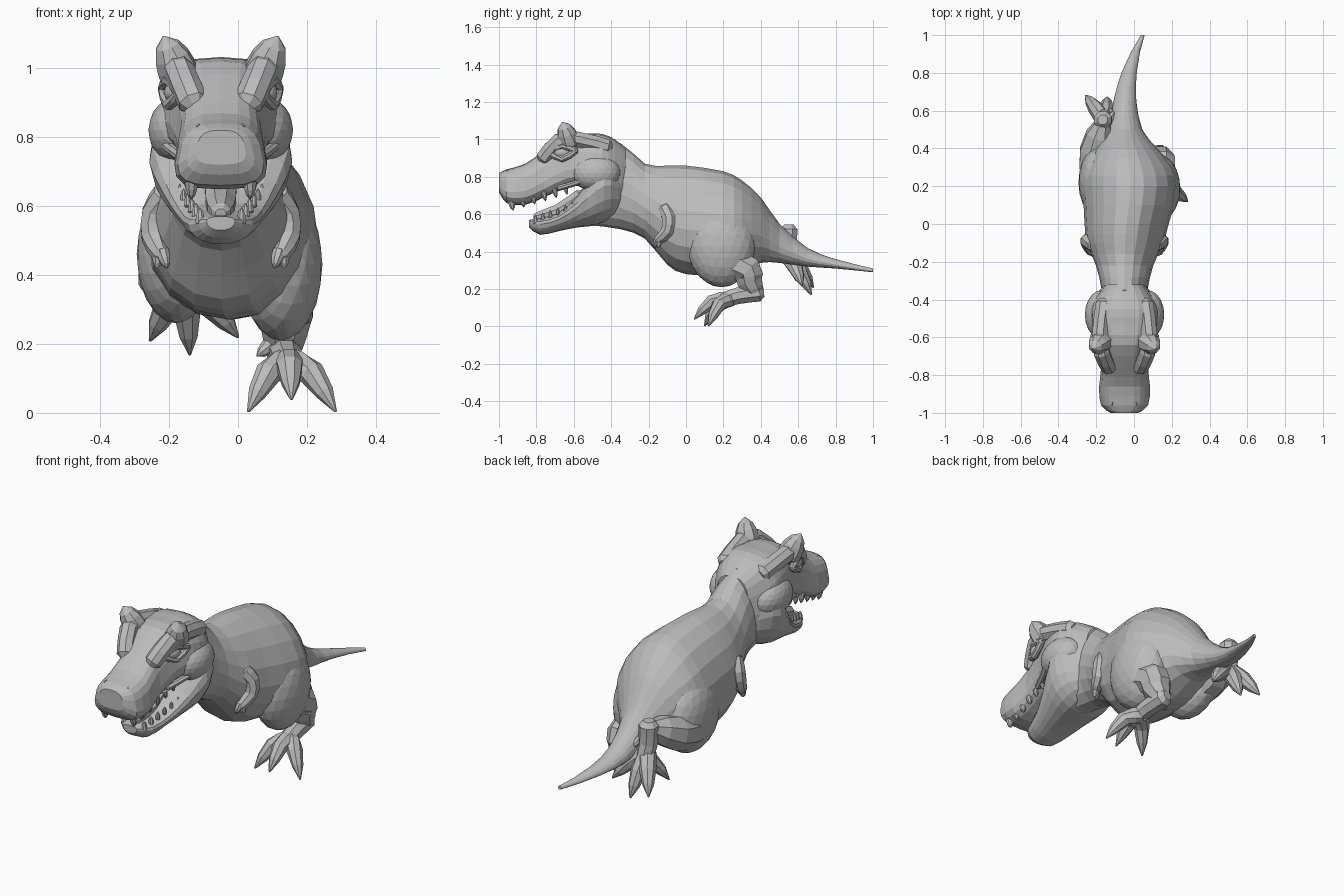
import bpy
import bmesh
import math
from mathutils import Vector

old = bpy.data.objects.get("Cube")
if old:
    bpy.data.objects.remove(old, do_unlink=True)

# One flat grey for the whole animal
shade = (.5, .5, .5, 1)
grey = bpy.data.materials.new("clay grey")
grey.use_nodes = True
grey.diffuse_color = shade
grey.node_tree.nodes["Principled BSDF"].inputs["Base Color"].default_value = shade

MID = -.05  # plane the head and arms are mirrored across
SIDES = {"left": 1, "right": -1}


def finish(name, bm):
    """Turn a bmesh into a named, flat shaded object."""
    bmesh.ops.recalc_face_normals(bm, faces=bm.faces)
    mesh = bpy.data.meshes.new(name)
    bm.to_mesh(mesh)
    bm.free()
    mesh.materials.append(grey)
    obj = bpy.data.objects.new(name, mesh)
    bpy.context.scene.collection.objects.link(obj)


def skin(name, rings):
    """Bridge a list of closed rings and cap both ends."""
    bm = bmesh.new()
    loops = [[bm.verts.new(point) for point in ring] for ring in rings]
    count = len(loops[0])
    for a, b in zip(loops, loops[1:]):
        for i in range(count):
            j = (i + 1) % count
            bm.faces.new((a[i], a[j], b[j], b[i]))
    bm.faces.new(loops[0])
    bm.faces.new(loops[-1])
    finish(name, bm)


def smooth(rows):
    """Insert a curved midpoint between every two rows of values."""
    rows = [Vector(row) for row in rows]
    result = rows[:1]
    for i in range(len(rows) - 1):
        before, after = rows[max(i - 1, 0)], rows[min(i + 2, len(rows) - 1)]
        near = rows[i] + rows[i + 1]
        result += [near / 2 + (near - before - after) / 16, rows[i + 1]]
    return result


def circle(sides):
    """Cosine and sine of evenly spaced directions."""
    angles = [math.tau * (i + .5) / sides for i in range(sides)]
    return [(math.cos(angle), math.sin(angle)) for angle in angles]


def hull(name, sections, centre, square=1.0, taper=0.0):
    """Loft along y from sections of (y, half width, top, bottom)."""
    rings = []
    for y, half, top, bottom in smooth(sections):
        ring = []
        for c, s in circle(18):
            c = math.copysign(abs(c) ** square, c)
            s = math.copysign(abs(s) ** square, s)
            x = centre(y) + half * c * (1 - taper * s)
            ring.append((x, y, (top + bottom) / 2 + s * (top - bottom) / 2))
        rings.append(ring)
    skin(name, rings)


def tube(name, thick, path, taper=.4, sides=8):
    """Sweep a round section along a path, thinning to its end, with domed caps."""
    points = smooth(path)
    last = len(points) - 1
    stations = []
    for k, point in enumerate(points):
        along = (points[min(k + 1, last)] - points[max(k - 1, 0)]).normalized()
        radius = thick * (1 - taper * (k / last) ** 3)
        stations.append((point, along, radius))
    for place, sign in ((0, -1), (len(stations) + 1, 1)):
        point, along, radius = stations[0 if sign < 0 else -1]
        stations.insert(place, (point + along * radius * sign / 2, along, radius * .55))
    rings = []
    for point, along, radius in stations:
        across = Vector((1, 0, 0))
        across = (across - along * across.dot(along)).normalized()
        other = along.cross(across)
        rings.append([point + radius * (across * c + other * s) for c, s in circle(sides)])
    skin(name, rings)


def claw(name, thick, root, tip, arch=0.0):
    """Pointed tube from root to tip, bowed upwards by arch."""
    root, tip = Vector(root), Vector(tip)
    middle = (root + tip) / 2 + Vector((0, 0, arch))
    tube(name, thick, (root, middle, tip), taper=.9)


def mirrored(side, points):
    """Place half-width points on one side of the middle plane."""
    return [(MID + SIDES[side] * x, y, z) for x, y, z in points]


def pair(name, thick, path, taper=.4):
    """Left and right tube."""
    for side in SIDES:
        tube(f"{side}_{name}", thick, mirrored(side, path), taper)


def claw_pair(name, thick, root, tip):
    """Left and right claw, horn or tooth."""
    for side in SIDES:
        claw(f"{side}_{name}", thick, *mirrored(side, (root, tip)))


def ball(name, centre, size):
    """Faceted ellipsoid."""
    bm = bmesh.new()
    bmesh.ops.create_icosphere(bm, subdivisions=3, radius=1)
    bmesh.ops.scale(bm, vec=size, verts=bm.verts)
    bmesh.ops.translate(bm, vec=centre, verts=bm.verts)
    finish(name, bm)


def spine(y):
    """Sideways line of the trunk, with the tail tip swinging left."""
    swing = max(0, y - .6) ** 2 * .6
    return MID + swing + .03 * math.exp(-((y - .2) / .2) ** 2)


def midline(y):
    return MID


# Neck, trunk and tail in one sweep
hull("body", [
    (-.5, .11, .96, .54), (-.35, .12, .98, .52), (-.22, .15, .87, .47),
    (-.1, .2, .86, .33), (0, .22, .86, .28), (.2, .25, .83, .27),
    (.3, .23, .78, .29), (.4, .16, .69, .34), (.5, .09, .55, .34),
    (.65, .06, .42, .32), (.8, .04, .36, .31), (1, .01, .31, .29)], spine, taper=.16)

# Skull and snout, then the lower jaw with its heavy rear muscle
hull("upper_head", [
    (-1, .07, .82, .72), (-.96, .12, .84, .66), (-.86, .13, .87, .65),
    (-.76, .12, .94, .69), (-.64, .14, 1.02, .74), (-.54, .17, 1.03, .75),
    (-.45, .18, 1.03, .7), (-.38, .15, 1, .65), (-.32, .1, .95, .68)],
    midline, square=.65, taper=.15)
hull("lower_jaw", [
    (-.84, .04, .57, .53), (-.78, .09, .58, .49), (-.68, .12, .61, .51),
    (-.58, .16, .7, .53), (-.48, .2, .84, .54), (-.4, .18, .87, .57),
    (-.33, .1, .8, .6)], midline, square=.8, taper=-.2)
tube("tongue", .05, [(MID, -.56, .69), (MID, -.68, .61), (MID, -.8, .58)])

# Brow horns, lips and nose ridges
pair("brow", .045, [(.08, -.76, .9), (.12, -.68, .99), (.13, -.58, 1), (.11, -.42, .96)], 0)
claw_pair("horn_tip", .06, (.12, -.62, .98), (.165, -.66, 1.09))
pair("mouth_corner", .016, [(.11, -.68, .74), (.15, -.58, .77), (.19, -.48, .82)], 0)
pair("nostril_ridge", .02, [(.02, -.95, .79), (.06, -.95, .82), (.1, -.92, .77)])

# Cheeks and eyes, each eye between two arched lids
for side in SIDES:
    ball(f"{side}_cheek", mirrored(side, [(.12, -.48, .82)])[0], (.09, .13, .1))
    ball(f"{side}_eye", mirrored(side, [(.13, -.66, .93)])[0], (.034, .045, .035))
for lid, lift in (("upper_eyelid", .035), ("lower_eyelid", -.035)):
    pair(lid, .018, [(.115, -.73, .93), (.15, -.66, .93 + lift), (.165, -.59, .94)], 0)

# Teeth follow the lip lines, shrinking towards the mouth corners
for i in range(6):
    t = i / 5
    size = .02 - .008 * t
    x, y, z = .085 + .03 * t, .29 * t - .935, .68 + .065 * t
    claw_pair("upper_tooth", size, (x, y, z), (x, y + .01, z - .06 + .02 * t))
    x, y, z = .06 + .06 * t, .2 * t - .805, .55 + .085 * t
    claw_pair("lower_tooth", size * .7, (x, y, z), (x, y, z + .045 - .015 * t))

# Small arms with two claws each
pair("arm", .042, [(.16, -.11, .63), (.19, -.09, .58), (.195, -.1, .51), (.175, -.15, .46)])
claw_pair("inner_claw", .02, (.17, -.15, .47), (.155, -.17, .42))
claw_pair("outer_claw", .02, (.18, -.14, .47), (.185, -.15, .42))

# Thighs
ball("left_thigh", (.125, .19, .43), (.12, .18, .22))
ball("right_thigh", (-.18, .22, .46), (.114, .19, .2))

# Planted left leg
tube("left_shank", .085, [(.135, .24, .34), (.14, .33, .3), (.135, .34, .24), (.13, .38, .17)], .5)
tube("left_foot", .05, [(.13, .39, .18), (.14, .28, .165), (.15, .16, .13)], .3)

# Trailing right leg, kicked backwards
tube("right_shank", .1, [(-.19, .26, .4), (-.2, .39, .43), (-.165, .54, .5)], .6)
tube("right_foot", .05, [(-.165, .55, .52), (-.16, .55, .42), (-.15, .58, .32)], .2)

# Toes fan out from the end of each foot
LEFT_ROOT, RIGHT_ROOT = (.145, .23, .145), (-.155, .55, .37)
for toe, tip in (("inner", (.03, .1, .005)), ("middle", (.155, .045, .04)),
                 ("outer", (.283, .12, .005))):
    claw(f"left_{toe}_toe", .044, LEFT_ROOT, tip, arch=.04)
for toe, tip in (("inner", (0, .62, .22)), ("middle", (-.14, .67, .17)),
                 ("outer", (-.255, .68, .21))):
    claw(f"right_{toe}_toe", .046, RIGHT_ROOT, tip, arch=.02)
claw("left_dewclaw", .025, (.11, .34, .21), (.055, .315, .165))
claw("right_dewclaw", .022, (-.13, .55, .45), (-.1, .6, .4))
